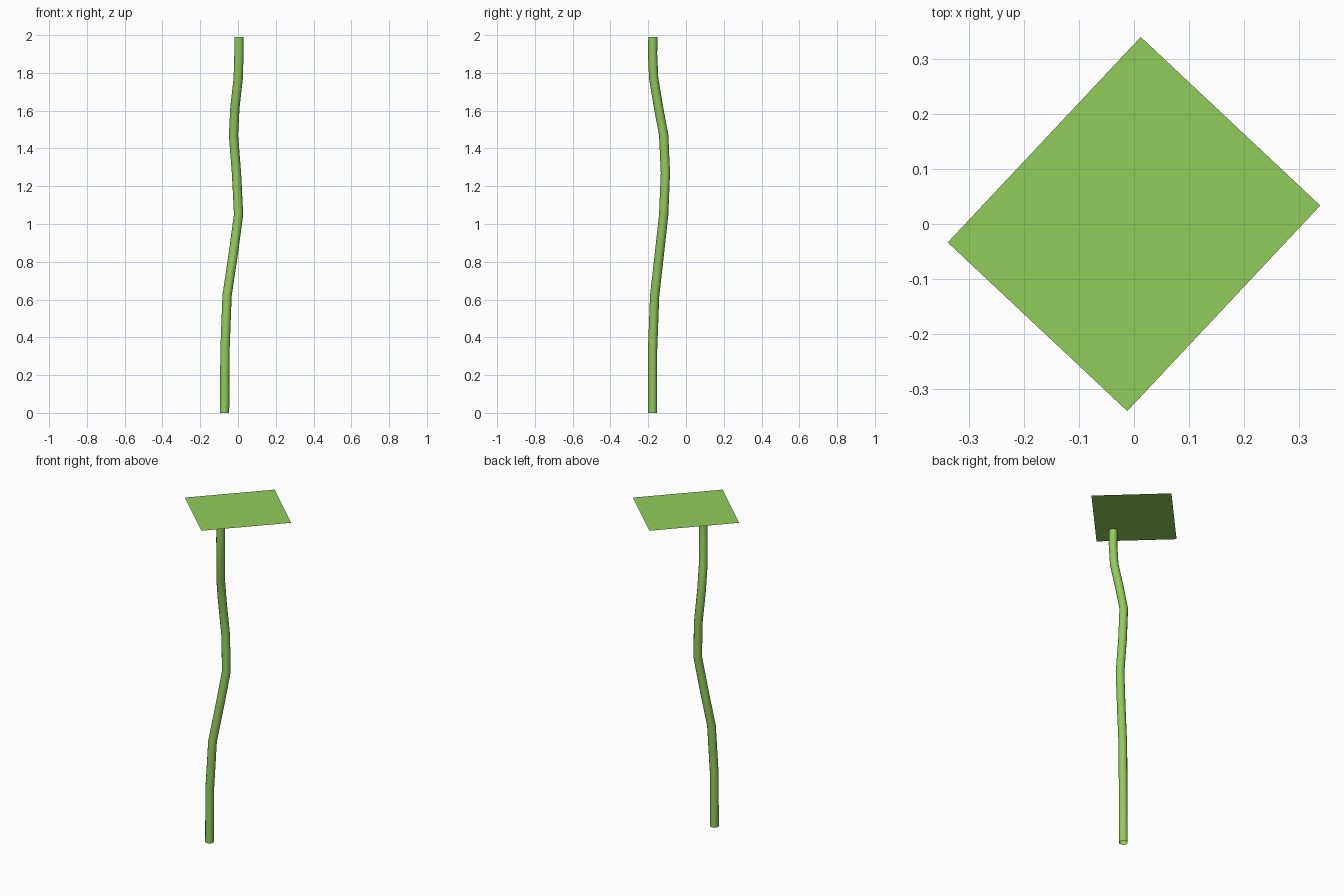
import bpy
import math

cube = bpy.data.objects.get("Cube")
if cube:
    bpy.data.objects.remove(cube, do_unlink=True)

# One green for both parts
GREEN = (0.29, 0.60, 0.105, 1.0)
green = bpy.data.materials.new("leaf_green")
green.use_nodes = True
green.diffuse_color = GREEN
bsdf = next(n for n in green.node_tree.nodes if n.type == "BSDF_PRINCIPLED")
bsdf.inputs["Base Color"].default_value = GREEN

# Stem: open-ended tube swept along a gently bent path
path = [
    (-0.071, -0.177, 0.0), (-0.069, -0.177, 0.33), (-0.058, -0.166, 0.62),
    (-0.024, -0.140, 0.85), (0.003, -0.118, 1.05), (-0.008, -0.109, 1.27),
    (-0.024, -0.118, 1.47), (-0.016, -0.146, 1.62), (0.001, -0.171, 1.77),
    (0.005, -0.177, 1.90), (0.005, -0.175, 1.99),
]
curve = bpy.data.curves.new("stem", "CURVE")
curve.dimensions = "3D"
curve.twist_mode = "MINIMUM"
curve.bevel_depth = 0.0245
curve.bevel_resolution = 4
curve.use_fill_caps = False
spline = curve.splines.new("POLY")
spline.points.add(len(path) - 1)
for point, co in zip(spline.points, path):
    point.co = (*co, 1.0)
spline.use_smooth = True
curve.materials.append(green)
stem = bpy.data.objects.new("stem", curve)
bpy.context.collection.objects.link(stem)

# Flat rectangular leaf on top
bpy.ops.mesh.primitive_plane_add(size=1, location=(0, 0, 2.0),
                                 rotation=(0, 0, math.radians(46.8)))
leaf = bpy.context.object
leaf.name = "leaf"
leaf.scale = (0.514, 0.449, 1)
leaf.data.materials.append(green)
